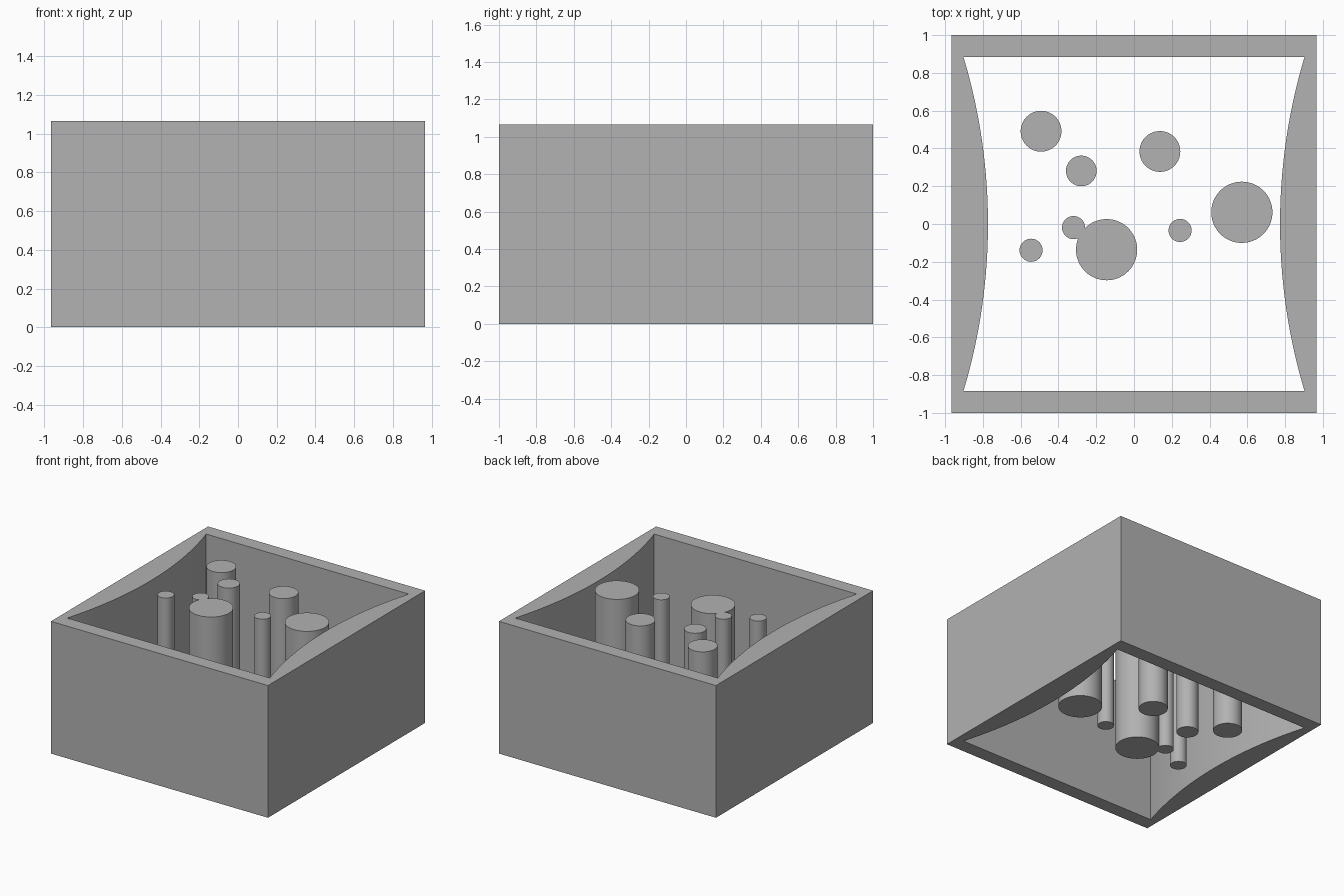
import bpy, bmesh, math
from mathutils import Vector

if "Cube" in bpy.data.objects:
    bpy.data.objects.remove(bpy.data.objects["Cube"])

HEIGHT = 1.065
HALF_X, HALF_Y = 0.967, 1.0
INNER_Y, CORNER_X, MIDDLE_X = 0.885, 0.903, 0.773

grey = bpy.data.materials.new("plain grey")
grey.use_nodes = True
grey.diffuse_color = (0.445, 0.445, 0.445, 1)
grey.node_tree.nodes["Principled BSDF"].inputs["Base Color"].default_value = grey.diffuse_color


def finish(obj):
    """Give the part its material and keep its edges sharp."""
    obj.data.materials.clear()
    obj.data.materials.append(grey)
    bpy.ops.object.select_all(action='DESELECT')
    obj.select_set(True)
    bpy.context.view_layer.objects.active = obj
    bpy.ops.object.shade_smooth_by_angle(angle=math.radians(30))


def bowed_side(steps=32):
    """Circular arc of the +x inner wall, from back to front."""
    sag = CORNER_X - MIDDLE_X
    radius = (INNER_Y ** 2 + sag ** 2) / (2 * sag)
    sweep = math.asin(INNER_Y / radius)
    points = []
    for i in range(steps + 1):
        a = sweep * (1 - 2 * i / steps)
        points.append((MIDDLE_X + radius * (1 - math.cos(a)), radius * math.sin(a)))
    return points


# Open frame: rectangular outside, two inner walls bowed inwards
outer = [(HALF_X, HALF_Y), (HALF_X, -HALF_Y), (-HALF_X, -HALF_Y), (-HALF_X, HALF_Y)]
side = bowed_side()
inner = side + [(-x, -y) for x, y in side]

bm = bmesh.new()
edges = []
for loop in (outer, inner):
    verts = [bm.verts.new((x, y, 0)) for x, y in loop]
    edges += [bm.edges.new((verts[i - 1], verts[i])) for i in range(len(verts))]
bmesh.ops.triangle_fill(bm, use_beauty=True, edges=edges, normal=Vector((0, 0, 1)))
raised = bmesh.ops.extrude_face_region(bm, geom=bm.faces[:])["geom"]
bmesh.ops.translate(bm, vec=(0, 0, HEIGHT),
                    verts=[v for v in raised if isinstance(v, bmesh.types.BMVert)])
bmesh.ops.recalc_face_normals(bm, faces=bm.faces[:])
mesh = bpy.data.meshes.new("frame")
bm.to_mesh(mesh)
bm.free()
frame = bpy.data.objects.new("frame", mesh)
bpy.context.collection.objects.link(frame)
finish(frame)


# Round columns, all as tall as the frame
def column(name, x, y, radius):
    bpy.ops.mesh.primitive_cylinder_add(vertices=64, radius=radius, depth=HEIGHT,
                                        location=(x, y, HEIGHT / 2))
    obj = bpy.context.object
    obj.name = name
    finish(obj)
    return obj


LARGE, MEDIUM, SMALL, THIN = 0.162, 0.108, 0.081, 0.061
column("back_left_column", 0.137, 0.384, MEDIUM)
column("back_right_column", -0.492, 0.491, MEDIUM)
column("inner_column", -0.279, 0.281, SMALL)
column("left_large_column", 0.571, 0.062, LARGE)
column("left_thin_column", 0.244, -0.034, THIN)
column("right_thin_column", -0.545, -0.139, THIN)

# Large column fused with a thin one
fused = column("fused_column", -0.145, -0.136, LARGE)
partner = column("fused_partner", -0.32, -0.019, THIN)
union = fused.modifiers.new("union", 'BOOLEAN')
union.operation = 'UNION'
union.solver = 'EXACT'
union.object = partner
bpy.context.view_layer.objects.active = fused
bpy.ops.object.modifier_apply(modifier=union.name)
bpy.data.objects.remove(partner)
finish(fused)
